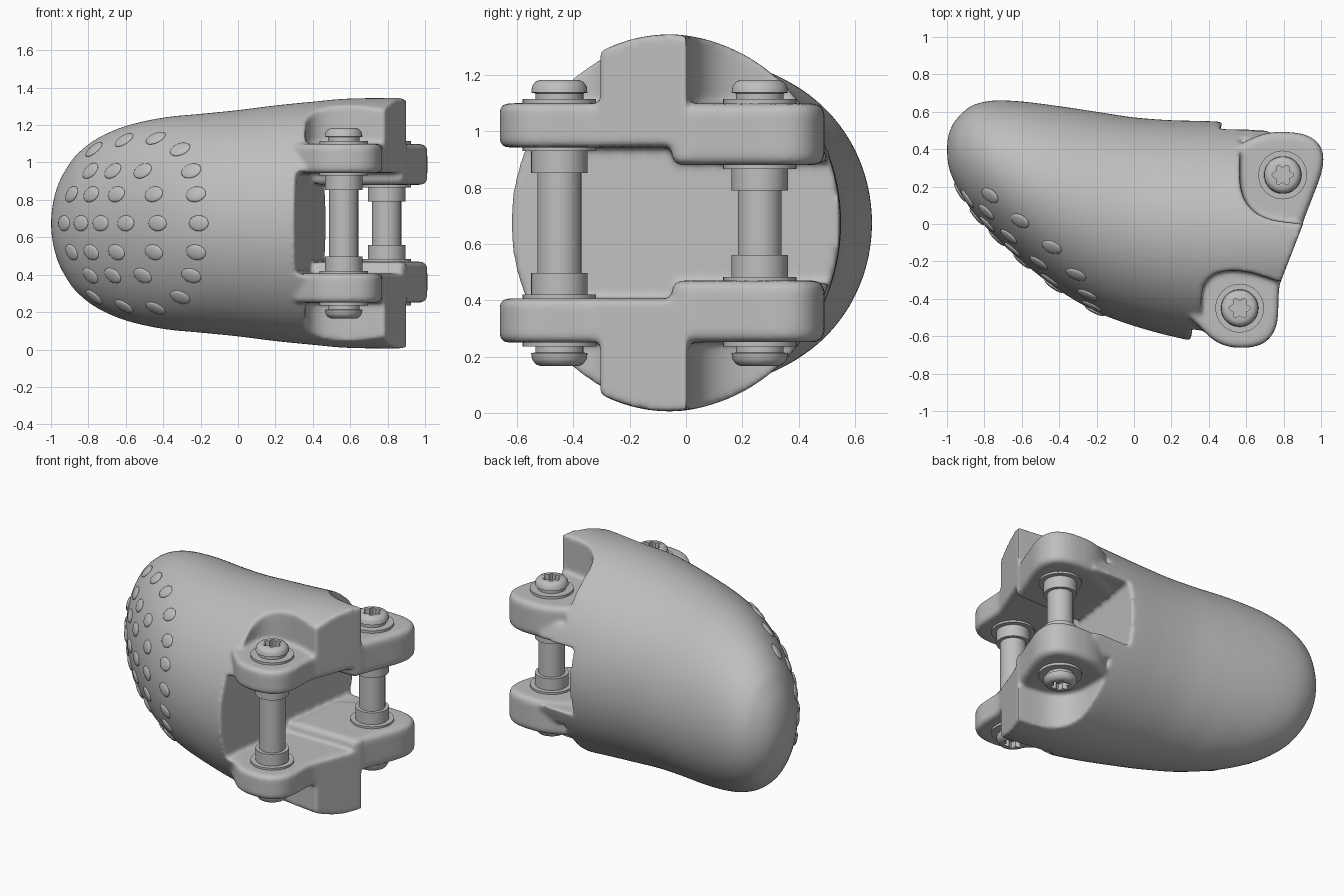
import bpy, bmesh, math
from mathutils import Vector, Matrix
from mathutils.bvhtree import BVHTree

MID = 0.675  # height of the mirror plane

cube = bpy.data.objects.get("Cube")
if cube:
    bpy.data.objects.remove(cube, do_unlink=True)

grey = bpy.data.materials.new("plain_grey")
grey.use_nodes = True
grey.diffuse_color = (0.52, 0.52, 0.52, 1)
grey.node_tree.nodes["Principled BSDF"].inputs["Base Color"].default_value = grey.diffuse_color


def orient(bm):
    """Point all faces outward."""
    bm.normal_update()
    bmesh.ops.recalc_face_normals(bm, faces=bm.faces[:])
    bm.normal_update()


def finish(name, bm):
    """Turn a bmesh into a scene object."""
    orient(bm)
    mesh = bpy.data.meshes.new(name)
    bm.to_mesh(mesh)
    bm.free()
    obj = bpy.data.objects.new(name, mesh)
    mesh.materials.append(grey)
    bpy.context.scene.collection.objects.link(obj)
    return obj


def skin(bm, rings):
    """Bridge a list of closed rings and cap both ends."""
    loops = [[bm.verts.new(p) for p in ring] for ring in rings]
    for a, b in zip(loops, loops[1:]):
        for i in range(len(a)):
            bm.faces.new((a[i - 1], a[i], b[i], b[i - 1]))
    bm.faces.new(loops[0][::-1])
    bm.faces.new(loops[-1])


def rounded(points):
    """Fillet the corners of an outline given as (x, y, radius)."""
    out = []
    for i, (x, y, r) in enumerate(points):
        p = Vector((x, y))
        if not r:
            out.append(p)
            continue
        prev = Vector(points[i - 1][:2])
        nxt = Vector(points[(i + 1) % len(points)][:2])
        a = p + (prev - p).normalized() * r
        b = p + (nxt - p).normalized() * r
        for k in range(11):
            t = k / 10
            out.append(a * (1 - t) ** 2 + p * 2 * t * (1 - t) + b * t * t)
    return out


def prism(name, outline, low, high, mirror=True, bevel=0):
    """Extrude an outline in z, with a mirrored twin below."""
    bm = bmesh.new()
    spans = [(low, high)]
    if mirror:
        spans.append((2 * MID - high, 2 * MID - low))
    for span in spans:
        skin(bm, [[(p[0], p[1], z) for p in outline] for z in span])
    if bevel:
        orient(bm)
        rims = [e for e in bm.edges if abs(e.verts[0].co.z - e.verts[1].co.z) < 1e-5]
        bmesh.ops.bevel(bm, geom=rims, offset=bevel, segments=3, profile=0.5, affect='EDGES')
    return finish(name, bm)


def bake(obj):
    """Apply all modifiers."""
    graph = bpy.context.evaluated_depsgraph_get()
    mesh = bpy.data.meshes.new_from_object(obj.evaluated_get(graph))
    obj.modifiers.clear()
    obj.data = mesh


def combine(obj, tools, operation):
    for tool in tools:
        tool.hide_render = True
        mod = obj.modifiers.new(tool.name, 'BOOLEAN')
        mod.operation, mod.solver, mod.object = operation, 'EXACT', tool
    bake(obj)
    for tool in tools:
        bpy.data.objects.remove(tool, do_unlink=True)


def smooth(obj, angle):
    obj.data.shade_smooth()
    obj.data.set_sharp_from_angle(angle=math.radians(angle))


# Rounded body: oval sections as (x, lowest y, highest y, half height)
sections = [
    (-1, .398, .402, .002), (-.995, .33, .46, .07), (-.98, .27, .51, .15),
    (-.95, .205, .56, .235), (-.9, .12, .61, .32), (-.85, .05, .64, .38),
    (-.75, -.06, .66, .455), (-.6, -.2, .655, .52), (-.4, -.355, .63, .565),
    (-.2, -.47, .60, .585), (0, -.545, .57, .605), (.2, -.60, .555, .63),
    (.4, -.64, .55, .65), (.6, -.65, .54, .667), (.92, -.65, .53, .67)]
rows = [Vector(s) for s in sections]
fine = []
for i in range(len(rows) - 1):
    p, q = rows[i], rows[i + 1]
    before, after = rows[max(i - 1, 0)], rows[min(i + 2, len(rows) - 1)]
    for k in range(5):
        t = k / 5
        fine.append(p + 0.5 * t * (q - before + t * (2 * before - 5 * p + 4 * q - after
                                                     + t * (3 * (p - q) + after - before))))
fine.append(rows[-1])
turns = [2 * math.pi * i / 96 for i in range(96)]
bm = bmesh.new()
skin(bm, [[(x, (lo + hi) / 2 + (hi - lo) / 2 * math.cos(a), MID + h * math.sin(a))
           for a in turns] for x, lo, hi, h in fine])
orient(bm)
surface = BVHTree.FromBMesh(bm)
body = finish("body", bm)

# Open fork: slot between the arms, screw pockets and slanted end
cutters = [
    prism("slot", [(.278, -.8), (.485, .65), (1.3, .65), (1.3, -.8)], .46, .89, False),
    prism("front_slot", [(.278, -.8), (.388, -.03), (1.3, -.03), (1.3, -.8)], .4, .95, False),
    prism("back_pocket", rounded([(.565, .8, 0), (.565, .04, .22), (.9, 0, 0),
                                  (1.3, 0, 0), (1.3, .8, 0)]), 1, 1.6),
    prism("front_pocket", rounded([(.36, -.9, 0), (.36, -.25, .16), (.6, -.25, .07),
                                   (.785, -.31, 0), (1.3, -.5, 0), (1.3, -.9, 0)]), 1, 1.6),
    prism("slanted_end", [(.604, -.775), (.904, 0), (.72, .1), (.72, .8), (2, .8), (2, -.775)],
          -1, 3, False)]
combine(body, cutters, 'DIFFERENCE')

# Hinge arms, merged into the body
arms = [
    prism("front_arm", rounded([(.3, -.5, 0), (.46, -.66, .1), (.765, -.665, .19),
                                (.775, -.32, .06), (.895, 0, 0), (.9, .08, 0), (.3, .08, 0)]),
          .943, 1.1, bevel=.025),
    prism("back_arm", rounded([(.4, -.05, 0), (.88, -.05, 0), (1.09, .492, .29),
                               (.7, .492, .08), (.45, .37, 0)]), .88, 1.099, bevel=.035)]
combine(body, arms, 'UNION')

# Soften every edge of the moulded body
mod = body.modifiers.new("even_mesh", 'REMESH')
mod.mode, mod.voxel_size = 'VOXEL', 0.012
mod = body.modifiers.new("soft_edges", 'SMOOTH')
mod.factor, mod.iterations = 0.5, 8
bake(body)
body.data.shade_smooth()
body.data.materials.clear()
body.data.materials.append(grey)


# Screws with washers, sleeves and star recesses
def screw(name, x, y, inner):
    half = [(.07, .508), (.085, .501), (.097, .485), (.1, .463), (.085, .46), (.085, .44),
            (.13, .44), (.13, .415), (.08, .415), (.08, inner + .02), (.13, inner + .02),
            (.13, inner - .013), (.1, inner - .013), (.1, inner - .09), (.078, inner - .09)]
    profile = half + [(r, -z) for r, z in reversed(half)]
    bm = bmesh.new()
    skin(bm, [[(x + r * math.cos(a), y + r * math.sin(a), MID + z) for a in turns[::2]]
              for r, z in profile])
    obj = finish(name, bm)
    star = []
    for a in turns[::2]:
        r = .048 + .009 * math.cos(6 * a)
        star.append((x + r * math.cos(a), y + r * math.sin(a)))
    combine(obj, [prism("star_recess", star, 1.14, 1.3)], 'DIFFERENCE')
    smooth(obj, 30)


screw("front_screw", .565, -.45, .268)
screw("back_screw", .795, .262, .205)

# Raised grip bumps on the pad
spots = [(x, MID) for x in (-.93, -.84, -.735, -.6, -.43, -.21)]
upper = [(x, .83) for x in (-.89, -.785, -.65, -.45, -.225)]
upper += [(x, .955) for x in (-.79, -.67, -.51, -.25)]
upper += [(-.77, 1.07), (-.61, 1.12), (-.44, 1.13), (-.31, 1.07)]
spots += upper + [(x, 2 * MID - z) for x, z in upper]
bm = bmesh.new()
for x, z in spots:
    point, normal, _, _ = surface.ray_cast(Vector((x, -3, z)), Vector((0, 1, 0)))
    along = (Vector((1, 0, 0)) - normal * normal.x).normalized()
    basis = Matrix((along, normal.cross(along), normal)).transposed().to_4x4()
    place = Matrix.Translation(point) @ basis @ Matrix.Diagonal((.058, .042, .013, 1))
    bmesh.ops.create_uvsphere(bm, u_segments=24, v_segments=12, radius=1, matrix=place)
smooth(finish("grip_bumps", bm), 60)
